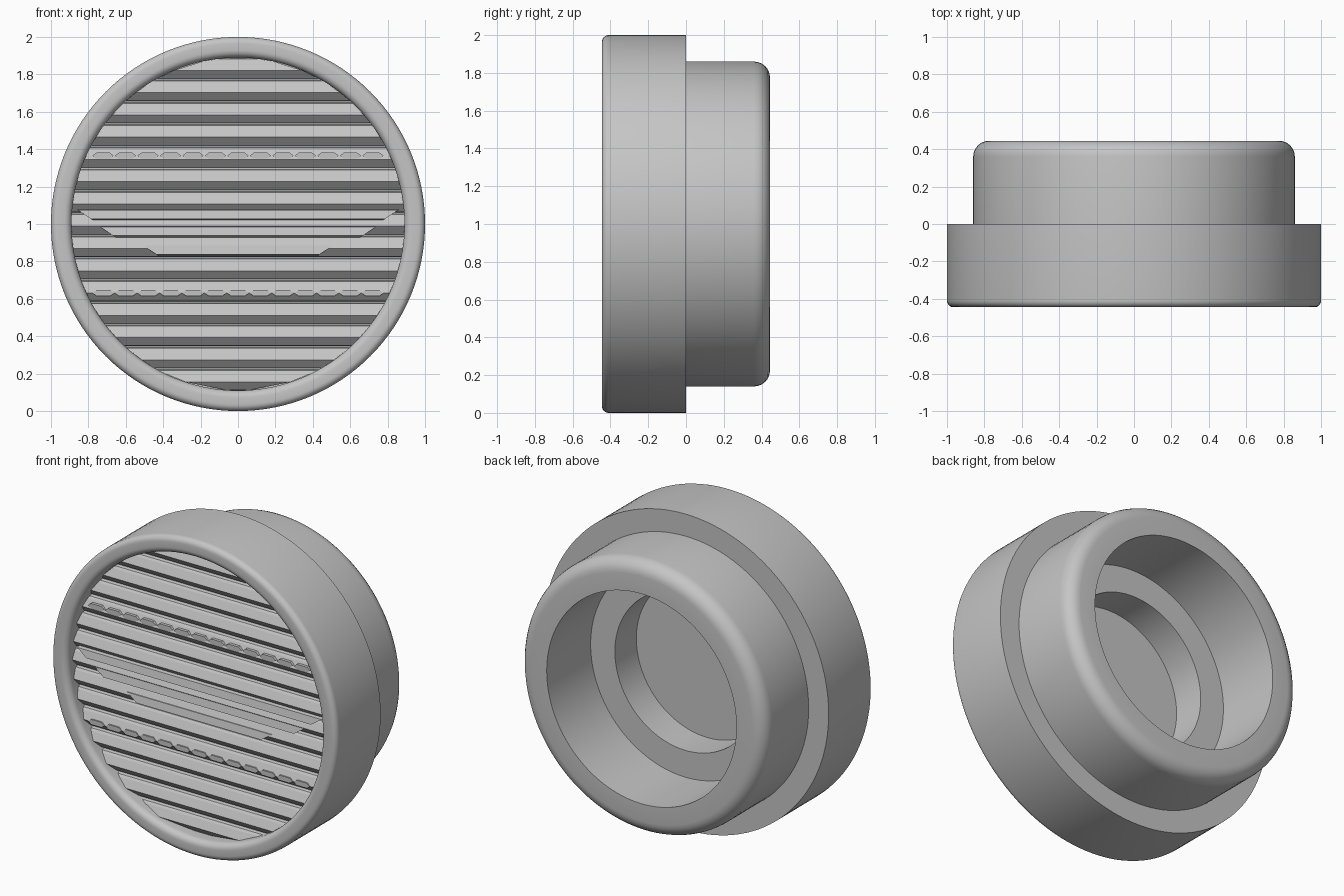
import bpy, bmesh, math
from mathutils import Vector

cube = bpy.data.objects.get("Cube")
if cube:
    bpy.data.objects.remove(cube, do_unlink=True)

SHADE = (0.56, 0.56, 0.56, 1)
grey = bpy.data.materials.new("plain grey")
grey.use_nodes = True
grey.diffuse_color = SHADE
grey.node_tree.nodes["Principled BSDF"].inputs["Base Color"].default_value = SHADE

CENTRE = Vector((0, 0, 1))
FACE_R = 0.89       # radius of the recessed front face
FLOOR = -0.335      # depth of the groove floor


def finish(bm, name, smooth=False):
    bmesh.ops.recalc_face_normals(bm, faces=bm.faces)
    mesh = bpy.data.meshes.new(name)
    bm.to_mesh(mesh)
    bm.free()
    mesh.materials.append(grey)
    ob = bpy.data.objects.new(name, mesh)
    bpy.context.collection.objects.link(ob)
    if smooth:
        bpy.ops.object.select_all(action='DESELECT')
        ob.select_set(True)
        bpy.context.view_layer.objects.active = ob
        bpy.ops.object.shade_smooth_by_angle(angle=math.radians(30))
    return ob


def arc(r, y, size, start, end, steps=6):
    """Rounded profile corner around (r, y)."""
    angles = [math.radians(start + (end - start) * i / steps) for i in range(steps + 1)]
    return [(r + size * math.cos(a), y + size * math.sin(a)) for a in angles]


def chord(z):
    """Half width of the round face at height z."""
    return math.sqrt(max(FACE_R ** 2 - (z - 1) ** 2, 0.0001))


def add_slat(bm, section, width=chord):
    """Horizontal bar with a (rise, z) section above the floor; width(z) trims its ends."""
    ends = [[bm.verts.new((s * width(z), FLOOR - rise, z)) for rise, z in section]
            for s in (-1, 1)]
    n = len(section)
    for i in range(n):
        j = (i + 1) % n
        bm.faces.new((ends[0][i], ends[0][j], ends[1][j], ends[1][i]))
    for end in ends:
        bm.faces.new(end)


# Turned body: rimmed front flange, narrower rear barrel, stepped bore
profile = [(0, FLOOR), (FACE_R, FLOOR), (FACE_R, -0.405)]
profile += arc(0.93, -0.405, 0.04, 180, 270)
profile += arc(0.965, -0.41, 0.035, 270, 360)
profile += [(1, 0), (0.86, 0)]
profile += arc(0.775, 0.36, 0.085, 0, 90)
profile += [(0.665, 0.445), (0.665, 0.005), (0.495, 0.005), (0.495, -0.21), (0, -0.21)]
bm = bmesh.new()
verts = [bm.verts.new((r, y, 1)) for r, y in profile]
edges = [bm.edges.new(pair) for pair in zip(verts, verts[1:])]
bmesh.ops.spin(bm, geom=verts + edges, cent=CENTRE, axis=(0, 1, 0),
               angle=math.tau, steps=128, use_duplicate=False)
bmesh.ops.remove_doubles(bm, verts=bm.verts, dist=0.0001)
finish(bm, "turned_body", smooth=True)

# Louvred front face: upward-tilted slats with sloping undersides
bm = bmesh.new()
PITCH = 0.119
for k in range(-7, 8):
    z = 1 + k * PITCH
    add_slat(bm, [(-0.01, z + 0.057), (0.02, z + 0.05), (0.03, z + 0.037),
                  (0.053, z - 0.012), (0.015, z - 0.055), (-0.01, z - 0.057)])
finish(bm, "louvre_slats")

# Thin stepped bars with slanted ends, shorter towards the bottom
bm = bmesh.new()
for mid, limit in ((1.05, 0.82), (0.96, 0.7), (0.86, 0.47)):
    add_slat(bm, [(0.005, mid + 0.032), (0.05, mid + 0.024),
                  (0.06, mid - 0.022), (0.005, mid - 0.035)],
             lambda z: limit + 1.5 * (z - mid))
finish(bm, "middle_bars")

# Scalloped rows of small blocks above and below the middle
bm = bmesh.new()
COUNT = 13
for z in (1.365, 0.63):
    reach = chord(z) - 0.03
    for i in range(COUNT):
        x = -reach + 2 * reach * (i + 0.5) / COUNT
        wide, narrow = reach / COUNT * 0.95, reach / COUNT * 0.6
        front = [(x - wide, z), (x - narrow, z + 0.016), (x + narrow, z + 0.016),
                 (x + wide, z), (x + narrow, z - 0.016), (x - narrow, z - 0.016)]
        face = bm.faces.new([bm.verts.new((px, FLOOR - 0.055, pz)) for px, pz in front])
        made = bmesh.ops.extrude_face_region(bm, geom=[face])["geom"]
        bmesh.ops.translate(bm, vec=(0, 0.05, 0),
                            verts=[g for g in made if isinstance(g, bmesh.types.BMVert)])
finish(bm, "scalloped_rows")
